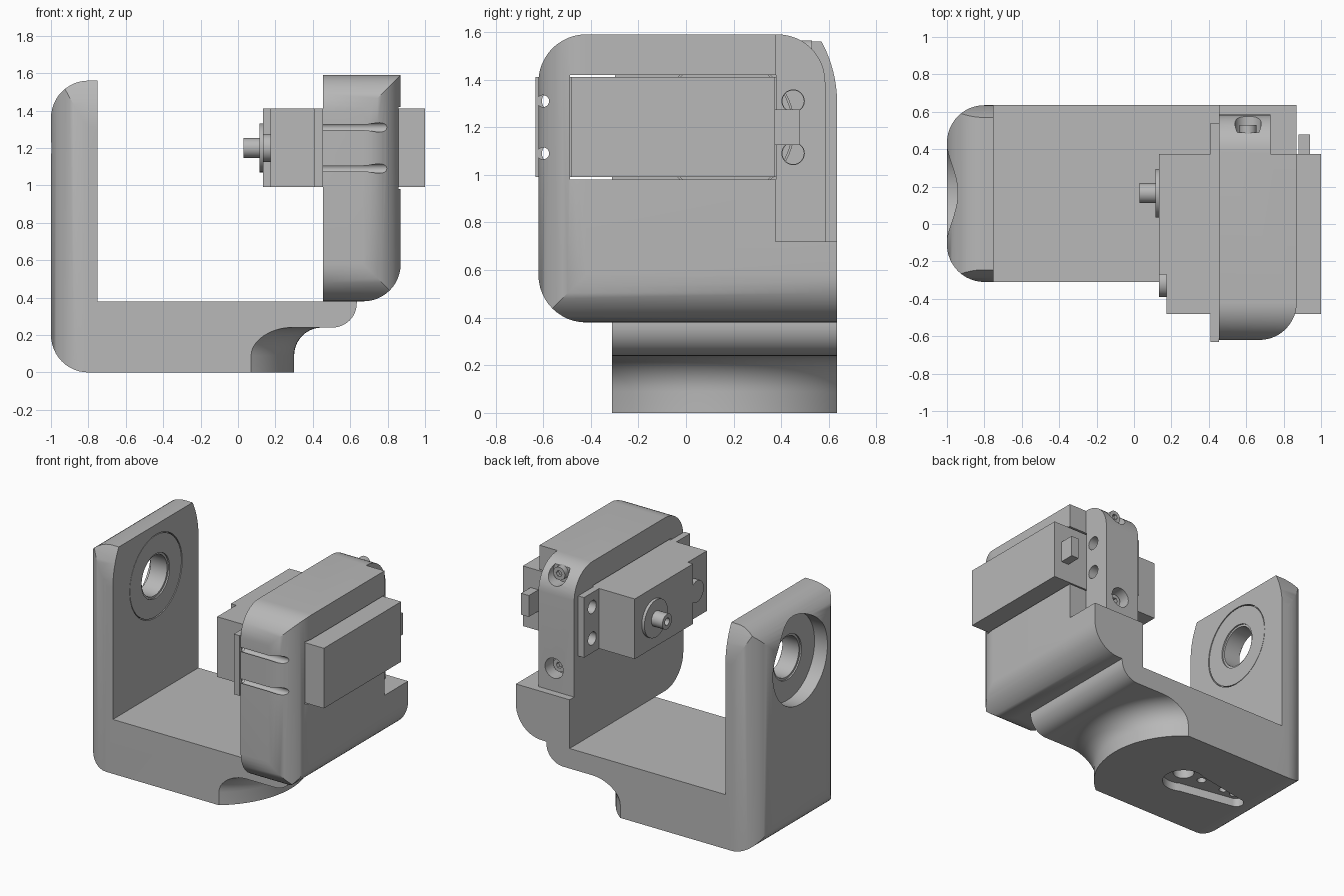
import bpy, bmesh, math
from mathutils import Vector

if "Cube" in bpy.data.objects:
    bpy.data.objects.remove(bpy.data.objects["Cube"], do_unlink=True)

GREY = bpy.data.materials.new("plain_grey")
GREY.use_nodes = True
GREY.diffuse_color = (0.48, 0.48, 0.48, 1)
GREY.node_tree.nodes["Principled BSDF"].inputs["Base Color"].default_value = (0.48, 0.48, 0.48, 1)

SHAFT_Y, SHAFT_Z = 0.165, 1.2
FOOT = Vector((-0.295, 0.16))
HOLE_Z = (1.09, 1.31)


def finish(name, bm):
    bmesh.ops.recalc_face_normals(bm, faces=bm.faces)
    mesh = bpy.data.meshes.new(name)
    bm.to_mesh(mesh)
    bm.free()
    mesh.materials.append(GREY)
    obj = bpy.data.objects.new(name, mesh)
    bpy.context.collection.objects.link(obj)
    return obj


def rounded(corners, steps=12):
    """Outline from (u, v, radius) corners, each right angle filleted."""
    out = []
    for i, (u, v, r) in enumerate(corners):
        p = Vector((u, v))
        if r == 0:
            out.append(p)
            continue
        a = (Vector(corners[i - 1][:2]) - p).normalized()
        b = (Vector(corners[(i + 1) % len(corners)][:2]) - p).normalized()
        for k in range(steps + 1):
            t = k / steps * math.pi / 2
            out.append(p + a * r * (1 - math.sin(t)) + b * r * (1 - math.cos(t)))
    return out


def prism(name, outline, axis, lo, hi):
    """Extrude an outline along an axis; the outline uses the other two axes in order."""
    bm = bmesh.new()
    rings = []
    for d in (lo, hi):
        ring = []
        for u, v in outline:
            co = [u, v]
            co.insert("xyz".index(axis), d)
            ring.append(bm.verts.new(co))
        rings.append(ring)
        bm.faces.new(ring)
    n = len(outline)
    for i in range(n):
        j = (i + 1) % n
        bm.faces.new((rings[0][i], rings[0][j], rings[1][j], rings[1][i]))
    return finish(name, bm)


def box(name, x, y, z):
    return prism(name, [(x[0], y[0]), (x[1], y[0]), (x[1], y[1]), (x[0], y[1])], "z", *z)


def disc(name, u, v, r, axis, lo, hi, n=40):
    ring = [(u + r * math.cos(2 * math.pi * i / n), v + r * math.sin(2 * math.pi * i / n)) for i in range(n)]
    return prism(name, ring, axis, lo, hi)


def combine(obj, tool, op="DIFFERENCE"):
    mod = obj.modifiers.new("shape", "BOOLEAN")
    mod.operation, mod.object, mod.solver = op, tool, "EXACT"
    bpy.context.view_layer.objects.active = obj
    bpy.ops.object.modifier_apply(modifier=mod.name)
    bpy.data.objects.remove(tool, do_unlink=True)


# U-shaped frame: floor and bearing arm
frame = prism("frame", rounded([
    (-1, 0, 0.2), (0.5, 0, 0), (0.5, 0.24, 0), (0.635, 0.24, 0.13), (0.635, 0.38, 0),
    (-0.75, 0.38, 0), (-0.75, 1.56, 0), (-1, 1.56, 0.2)]), "y", -0.31, 0.635)
combine(frame, prism("plan", rounded([
    (-1, -0.31, 0.2), (1, -0.31, 0), (1, 0.635, 0), (-1, 0.635, 0.2)]), "z", -0.5, 2), "INTERSECT")

# Gently curved shoulders at the top of the arm
side = []
for i in range(11):
    t = i / 10 * 0.492
    side.append((0.635 - 0.55 * (1 - math.cos(t)), 1.3 + 0.55 * math.sin(t)))
mirrored = [(0.325 - y, z) for y, z in reversed(side)]
combine(frame, prism("shoulders", [(0.635, -0.5)] + side + mirrored + [(-0.31, -0.5)],
                     "x", -1.5, 1.5), "INTERSECT")

# Revolved cove under the floor, leaving a rounded foot
bm = bmesh.new()
cove = [(0.595, -0.1), (0.595, 0.09)]
cove += [(0.745 - 0.15 * math.cos(k * math.pi / 20), 0.09 + 0.15 * math.sin(k * math.pi / 20)) for k in range(1, 11)]
cove += [(1.3, 0.24), (1.3, -0.1)]
rows = []
for i in range(49):
    a = math.radians(-70 + 140 * i / 48)
    rows.append([bm.verts.new((FOOT.x + r * math.cos(a), FOOT.y + r * math.sin(a), z)) for r, z in cove])
for a, b in zip(rows, rows[1:]):
    for i in range(len(cove)):
        j = (i + 1) % len(cove)
        bm.faces.new((a[i], a[j], b[j], b[i]))
bm.faces.new(rows[0])
bm.faces.new(rows[-1])
combine(frame, finish("cove", bm))

# Bearing seat through the arm
combine(frame, disc("seat", SHAFT_Y, SHAFT_Z, 0.3, "x", -1.2, -0.78, 64))
combine(frame, disc("seat_mouth", SHAFT_Y, SHAFT_Z, 0.29, "x", -0.8, -0.6, 64))

# Horn recess in the underside
horn = [(FOOT.x + 0.14 * math.cos(a), FOOT.y + 0.14 * math.sin(a))
        for a in [math.radians(-120 + 240 * i / 24) for i in range(25)]]
horn += [(-0.75 + 0.05 * math.cos(a), FOOT.y + 0.05 * math.sin(a))
         for a in [math.radians(100 + 160 * i / 12) for i in range(13)]]
combine(frame, prism("horn_recess", horn, "z", -0.1, 0.06))
for x, r in ((FOOT.x, 0.07), (-0.64, 0.03), (-0.73, 0.03), (-0.45, 0.03)):
    combine(frame, disc("horn_hole", x, FOOT.y, r, "z", -0.1, 0.2, 20))

# Bearing ring with stepped bore
bearing = disc("bearing", SHAFT_Y, SHAFT_Z, 0.284, "x", -0.9, -0.752, 64)
combine(bearing, disc("bore", SHAFT_Y, SHAFT_Z, 0.14, "x", -1.2, -0.5, 48))
for lo, hi in ((-1, -0.89), (-0.762, -0.6)):
    combine(bearing, disc("bore_rim", SHAFT_Y, SHAFT_Z, 0.155, "x", lo, hi, 48))
seat_floor = disc("bearing_outer_ring", SHAFT_Y, SHAFT_Z, 0.299, "x", -0.9, -0.785, 64)
combine(seat_floor, disc("ring_bore", SHAFT_Y, SHAFT_Z, 0.275, "x", -1.2, -0.5, 64))

# Motor mount block
mount = prism("motor_mount", rounded([
    (-0.62, 0.38, 0.2), (0.585, 0.38, 0), (0.585, 1.59, 0.2), (-0.62, 1.59, 0.2)]), "x", 0.455, 0.87)
combine(mount, prism("mount_plan", rounded([
    (0.3, -0.62, 0), (0.87, -0.62, 0.2), (0.87, 0.9, 0), (0.3, 0.9, 0)]), "z", 0, 2), "INTERSECT")
combine(mount, prism("mount_front", rounded([
    (0.3, 0.38, 0), (0.87, 0.38, 0.2), (0.87, 2, 0), (0.3, 2, 0)]), "y", -1, 1), "INTERSECT")
combine(mount, box("cable_notch", (0.73, 1.2), (0.375, 1), (0.72, 2)))
combine(mount, box("motor_opening", (0.2, 1.2), (-0.487, 0.378), (0.98, 1.42)))
for z in HOLE_Z:
    combine(mount, disc("rear_hole", 0.45, z, 0.047, "x", 0.3, 1, 28))
    combine(mount, disc("front_hole", -0.6, z, 0.025, "x", 0.3, 1, 20))
for z in (0.88, 1.52):
    combine(mount, disc("screw_pocket", 0.61, z, 0.07, "y", 0.49, 0.8, 32))
    screw = disc("screw_head", 0.61, z, 0.045, "y", 0.48, 0.53, 24)
    combine(screw, disc("screw_socket", 0.61, z, 0.022, "y", 0.505, 0.6, 6))

# Shelf behind the mount
shelf = prism("mount_shelf", rounded([
    (0.455, 0.38, 0), (0.87, 0.38, 0.2), (0.87, 0.72, 0), (0.455, 0.72, 0)]), "y", 0.3, 0.635)

# Motor body, raised gear case, boss and cable exit
box("motor_body", (0.175, 1.0), (-0.48, 0.373), (0.99, 1.41))
box("gear_case", (0.135, 0.2), (-0.27, 0.373), (0.99, 1.41))
disc("gear_boss", -0.315, SHAFT_Z, 0.075, "x", 0.135, 0.2)
box("cable_exit", (0.88, 0.94), (0.36, 0.478), (1.125, 1.275))

# Motor flange with screw holes
flange = box("motor_flange", (0.41, 0.455), (-0.632, 0.54), (0.99, 1.41))
for z in HOLE_Z:
    for y in (0.45, -0.56):
        combine(flange, disc("flange_hole", y, z, 0.045, "x", 0.3, 0.6, 28))

# Output collar and shaft
disc("collar", SHAFT_Y, SHAFT_Z, 0.13, "x", 0.115, 0.15, 48)
shaft = disc("shaft", SHAFT_Y, SHAFT_Z, 0.053, "x", 0.03, 0.13, 32)
combine(shaft, disc("shaft_hole", SHAFT_Y, SHAFT_Z, 0.025, "x", 0, 0.09, 20))

# Smooth curved faces, keep edges crisp
for obj in bpy.context.collection.objects:
    if obj.type == "MESH" and GREY.name in obj.data.materials:
        bpy.ops.object.select_all(action="DESELECT")
        obj.select_set(True)
        bpy.context.view_layer.objects.active = obj
        bpy.ops.object.shade_smooth_by_angle(angle=math.radians(30))
